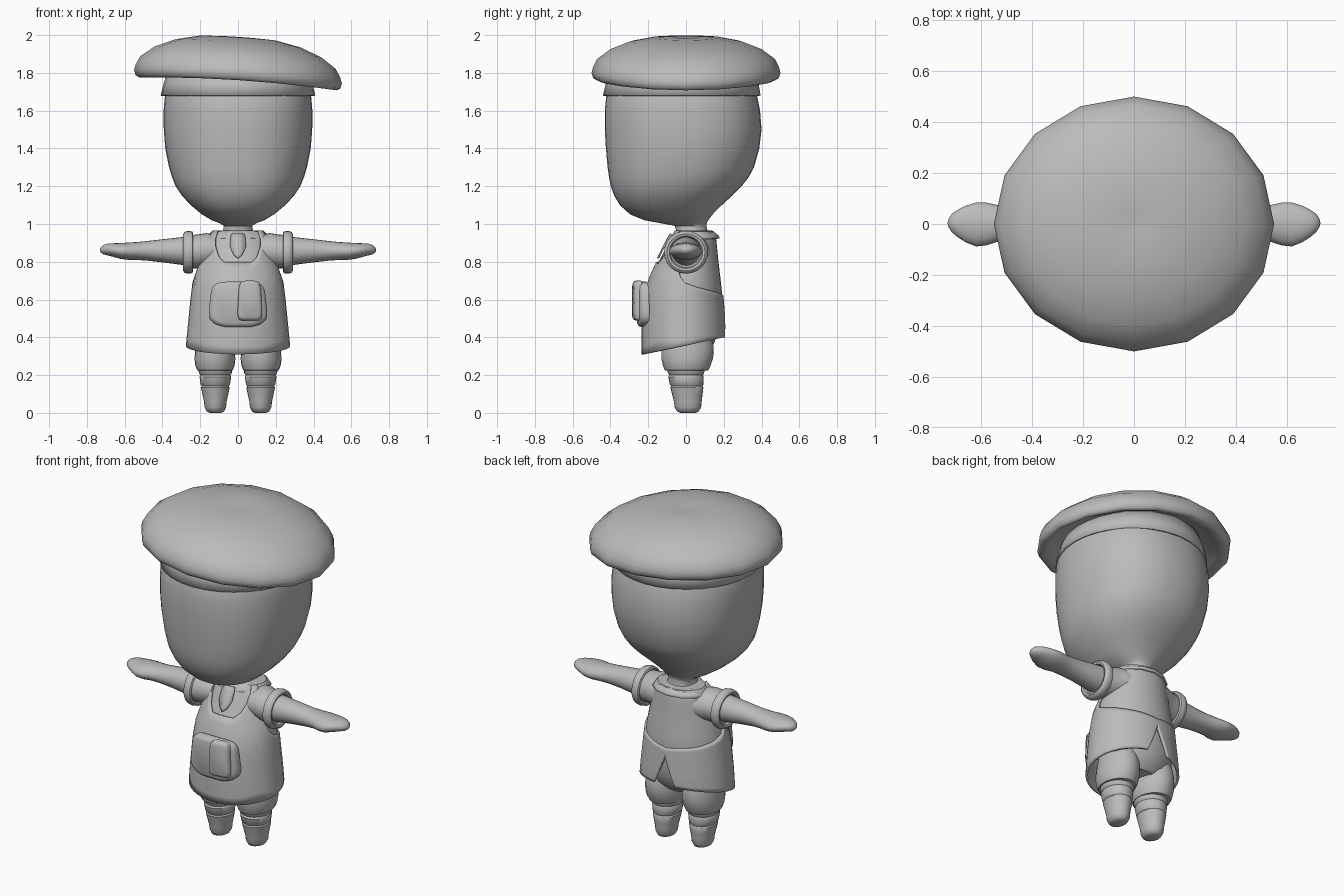
import bpy, bmesh, math
from mathutils import Vector

if "Cube" in bpy.data.objects:
    bpy.data.objects.remove(bpy.data.objects["Cube"])

grey = bpy.data.materials.new("plain grey")
grey.diffuse_color = (0.5, 0.5, 0.5, 1)
grey.use_nodes = True
grey.node_tree.nodes["Principled BSDF"].inputs["Base Color"].default_value = grey.diffuse_color


def finish(bm, name, angle=40, thick=0):
    bmesh.ops.remove_doubles(bm, verts=bm.verts, dist=0.0005)
    bmesh.ops.recalc_face_normals(bm, faces=bm.faces)
    me = bpy.data.meshes.new(name)
    bm.to_mesh(me)
    bm.free()
    ob = bpy.data.objects.new(name, me)
    bpy.context.collection.objects.link(ob)
    me.materials.append(grey)
    if thick:
        m = ob.modifiers.new("thickness", 'SOLIDIFY')
        m.thickness = thick
        m.offset = -1
    bpy.ops.object.select_all(action='DESELECT')
    ob.select_set(True)
    bpy.context.view_layer.objects.active = ob
    bpy.ops.object.shade_smooth_by_angle(angle=math.radians(angle))
    return ob


def loft(name, rings, closed=True, caps=True, angle=40, thick=0):
    """Skin a list of equally long point rings."""
    bm = bmesh.new()
    rows = [[bm.verts.new(p) for p in r] for r in rings]
    n = len(rows[0])
    for a, b in zip(rows, rows[1:]):
        for i in range(n if closed else n - 1):
            j = (i + 1) % n
            bm.faces.new((a[i], a[j], b[j], b[i]))
    if caps and closed:
        bm.faces.new(rows[0])
        bm.faces.new(rows[-1])
    return finish(bm, name, angle, thick)


def oval(z, cx, rx, front, back, n=32, e=2.0):
    """Horizontal superellipse from y=front to y=back."""
    cy, ry = (front + back) / 2, (back - front) / 2
    pts = []
    for i in range(n):
        t = 2 * math.pi * i / n
        s, c = math.sin(t), math.cos(t)
        pts.append((cx + rx * math.copysign(abs(s) ** (2 / e), s),
                    cy - ry * math.copysign(abs(c) ** (2 / e), c), z))
    return pts


def lerp_table(table, v):
    if v <= table[0][0]:
        return table[0][1:]
    for a, b in zip(table, table[1:]):
        if v <= b[0]:
            f = (v - a[0]) / (b[0] - a[0])
            return [p + (q - p) * f for p, q in zip(a[1:], b[1:])]
    return table[-1][1:]


# head and neck: z, half width, front, back
head = [(.93, .09, -.06, .12), (.96, .08, -.05, .115), (.99, .075, -.06, .108),
        (1.005, .10, -.14, .11), (1.02, .14, -.22, .118), (1.05, .19, -.295, .14),
        (1.1, .25, -.35, .19), (1.15, .297, -.38, .245), (1.2, .33, -.398, .295),
        (1.25, .35, -.408, .333), (1.3, .365, -.415, .36), (1.4, .385, -.424, .388),
        (1.5, .393, -.43, .4), (1.6, .394, -.43, .392), (1.7, .385, -.42, .372),
        (1.8, .34, -.37, .32), (1.86, .25, -.27, .22)]
loft("head", [oval(z, 0, w, f, b, 40, 2.25) for z, w, f, b in head], angle=60)

# flared band under the hat
loft("hat_band", [oval(z, 0, w, f, b) for z, w, f, b in
                  [(1.68, .41, -.44, .395), (1.74, .395, -.425, .385), (1.82, .37, -.4, .36)]],
     caps=False, thick=.01)

# soft sixteen-sided hat, tilted to one side
hat = []
for s, z in [(.70, 1.81), (.86, 1.765), (.95, 1.742), (.985, 1.752), (1, 1.78), (.985, 1.81),
             (.94, 1.855), (.8, 1.912), (.6, 1.957), (.36, 1.985), (.15, 1.99), (.02, 1.985)]:
    hat.append([(.55 * s * math.sin(t), -.5 * s * math.cos(t),
                 z - .036 * s * math.sin(t) + .022 * (s * math.cos(t)) ** 2)
                for t in (i * math.pi / 8 for i in range(16))])
loft("hat", hat, angle=60)

# torso section by height: z, half width, front, back
body = [(.31, .28, -.235, .215), (.45, .267, -.235, .212), (.6, .252, -.225, .2),
        (.7, .24, -.203, .19), (.8, .212, -.158, .178), (.88, .195, -.118, .17),
        (.93, .178, -.092, .165), (.965, .15, -.07, .15)]
shirt = [oval(.56, 0, .235, -.2, .185)]
for z in (.62, .68, .74, .8, .85, .9, .93, .96):
    w, f, b = lerp_table(body, z)
    shirt.append(oval(z, 0, w - .014, f + .014, b - .006))
shirt.append(oval(.965, 0, .09, -.055, .125))
loft("shirt", shirt)

# collar standing off the shirt, with a front keyhole plate
loft("collar", [oval(z, 0, w, f, b, 12) for z, w, f, b in
                [(.925, .168, -.085, .178), (.94, .155, -.075, .172), (.965, .12, -.06, .14)]],
     caps=False, thick=.012)
placket = []
for z, w in [(.82, .004), (.84, .025), (.88, .042), (.93, .04), (.95, .032)]:
    f = lerp_table(body, z)[1]
    placket.append([(-w, f - .002, z), (0, f - .006, z), (w, f - .002, z)])
loft("placket", placket, closed=False, thick=.008)

# apron with bib, shoulder straps and a split at the back
top_edge = [(0, .8), (20, .8), (30, .83), (40, .89), (48, .965), (64, .965), (68, .86), (73, .79),
            (80, .73), (90, .69), (110, .665), (135, .645), (180, .62)]
angles = [0, 7, 14, 20, 25, 30, 35, 40, 44, 48, 56, 64, 66, 68, 73, 80, 90, 100, 110,
          122, 135, 147, 158, 166, 172, 177, 180]
columns = []
for side in (-1, 1):
    for a in (reversed(angles) if side < 0 else angles[1:]):
        top = lerp_table(top_edge, a)[0]
        hem = .355 - .045 * math.cos(math.radians(a))
        col = []
        for k in range(13):
            z = hem + (top - hem) * k / 12
            w, f, b = lerp_table(body, z)
            gap = 15 * max(0, min(1, (.57 - z) / .17)) * (a / 180) ** 6
            t = math.radians(a - gap)
            col.append((side * w * math.sin(t), (f + b) / 2 - (b - f) / 2 * math.cos(t), z))
        columns.append(col)
loft("apron", columns, closed=False, thick=.014)


# bulging pocket and its hanging cloth
def pad(name, x0, x1, z0, z1, y, depth, skew=0, n=8):
    rings = []
    for s, d in [(1, 0), (1, .55), (.95, .85), (.82, 1)]:
        ring = []
        for i in range(4 * n):
            t = 2 * math.pi * (i + .5) / (4 * n)
            u = math.copysign(abs(math.cos(t)) ** .4, math.cos(t)) * s
            v = math.copysign(abs(math.sin(t)) ** .4, math.sin(t)) * s
            x = (x0 + x1) / 2 + (x1 - x0) / 2 * u * (1 - .08 * v)
            z = (z0 + z1) / 2 + (z1 - z0) / 2 * v
            ring.append((x, y - depth * d + .9 * x * x, z + skew * (1 - v) * u * u))
        rings.append(ring)
    return loft(name, rings, angle=50)


pad("pocket", -.15, .15, .45, .695, -.215, .047, .014)
pad("pocket_cloth", 0, .125, .49, .7, -.245, .04, -.004)

# hips under the apron
loft("hips", [oval(z, 0, w, f, b) for z, w, f, b in
              [(.33, .13, -.1, .11), (.37, .19, -.14, .15), (.43, .222, -.165, .17),
               (.5, .23, -.18, .18), (.58, .23, -.185, .18)]])

# legs: puffed shorts, stepped stocking and foot: z, radius x, front, back
leg = [(0, .03, -.03, .05), (.008, .046, -.048, .068), (.03, .057, -.06, .08),
       (.06, .06, -.064, .083), (.10, .069, -.074, .088), (.135, .076, -.083, .092),
       (.142, .071, -.078, .088), (.15, .077, -.086, .092), (.19, .084, -.094, .094),
       (.2, .079, -.088, .09), (.21, .087, -.096, .096), (.228, .089, -.1, .098)]
shorts = [(.222, .075, -.085, .085), (.226, .094, -.112, .118), (.25, .104, -.122, .13),
          (.285, .108, -.13, .142), (.32, .106, -.13, .147), (.36, .103, -.125, .145),
          (.42, .095, -.11, .13)]

# arm sections along x: x, centre z, half height, centre y, half depth
arm = [(.24, .855, .078, 0, .08), (.3, .857, .073, 0, .075), (.4, .858, .061, 0, .066),
       (.48, .858, .052, 0, .066), (.54, .857, .047, .002, .073), (.58, .856, .046, 0, .084),
       (.62, .857, .042, -.002, .086), (.66, .862, .036, 0, .072), (.69, .865, .031, .002, .055),
       (.715, .864, .024, .004, .036), (.728, .863, .012, .004, .016), (.731, .863, .003, .004, .004)]
sleeve = [(.12, .86, .085, .02, .11), (.17, .86, .092, .01, .105), (.21, .855, .09, 0, .098),
          (.26, .852, .088, 0, .094)]


def along_x(name, side, table, n=24):
    rings = [[(side * x, cy + ry * math.cos(t), cz + rz * math.sin(t))
              for t in (2 * math.pi * i / n for i in range(n))] for x, cz, rz, cy, ry in table]
    loft(name, rings)


cuff = [(.245 + .0, .088), (.237, .1), (.242, .11), (.255, .113), (.27, .113),
        (.284, .108), (.29, .098), (.286, .086), (.27, .08)]
for side, word in ((-1, "left"), (1, "right")):
    loft(word + "_leg", [oval(z, side * .12, r, f, b, 24) for z, r, f, b in leg])
    loft(word + "_shorts", [oval(z, side * .122, r, f, b, 24) for z, r, f, b in shorts])
    along_x(word + "_arm", side, arm)
    along_x(word + "_sleeve", side, sleeve)
    along_x(word + "_cuff", side, [(x, .85, r, 0, r * 1.03) for x, r in cuff])
